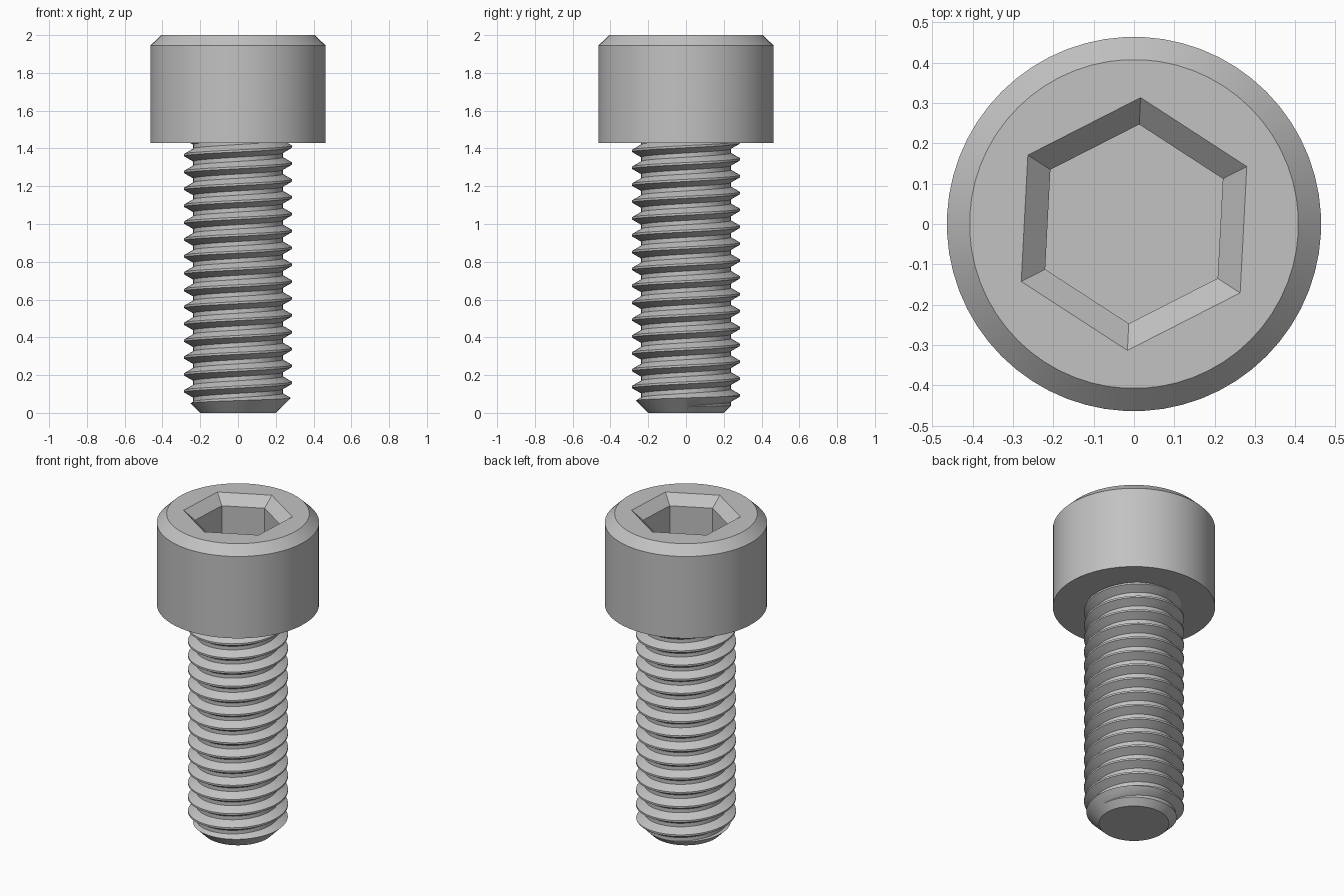
import bpy, bmesh, math
from math import cos, sin, radians, pi

cube = bpy.data.objects.get("Cube")
if cube:
    bpy.data.objects.remove(cube, do_unlink=True)

SHANK = 1.4286          # underside of the head
PITCH = 0.0893
CREST, ROOT = 0.2857, 0.2373

steel = bpy.data.materials.new("grey_steel")
steel.use_nodes = True
GREY = (0.54, 0.54, 0.54, 1)
steel.diffuse_color = GREY
bsdf = next(n for n in steel.node_tree.nodes if n.type == "BSDF_PRINCIPLED")
bsdf.inputs["Base Color"].default_value = GREY


def finish(bm, name):
    bmesh.ops.recalc_face_normals(bm, faces=bm.faces[:])
    mesh = bpy.data.meshes.new(name)
    bm.to_mesh(mesh)
    bm.free()
    mesh.materials.append(steel)
    obj = bpy.data.objects.new(name, mesh)
    bpy.context.collection.objects.link(obj)
    return obj


def smooth(obj):
    bpy.ops.object.select_all(action="DESELECT")
    obj.select_set(True)
    bpy.context.view_layer.objects.active = obj
    bpy.ops.object.shade_smooth_by_angle(angle=radians(30))


def round_radius(r, a):
    return r


def hex_radius(r, a):
    return r * cos(pi / 6) / cos(a % (pi / 3) - pi / 6)


def stack(name, rings, sides=60, turn=radians(87)):
    """Closed solid through rings of (outline, radius, height)."""
    bm = bmesh.new()
    loops = []
    for outline, r, z in rings:
        loop = []
        for i in range(sides):
            # tiny offset keeps samples on the same side of each corner
            a = 2 * pi * i / sides
            rad = outline(r, a + 1e-9)
            loop.append(bm.verts.new((rad * cos(a + turn), rad * sin(a + turn), z)))
        loops.append(loop)
    for lo, hi in zip(loops, loops[1:]):
        for i in range(sides):
            j = (i + 1) % sides
            bm.faces.new((lo[i], lo[j], hi[j], hi[i]))
    bm.faces.new(loops[0])
    bm.faces.new(loops[-1])
    return finish(bm, name)


# Head with chamfered rim and hexagonal socket
head = stack("head", [
    (round_radius, 0.4643, SHANK),
    (round_radius, 0.4643, 1.945),
    (round_radius, 0.408, 2.0),
    (hex_radius, 0.314, 2.0),
    (hex_radius, 0.2474, 1.942),
    (hex_radius, 0.2474, 1.714),
])
smooth(head)

# Helical thread, built longer than needed at both ends
SIDES, TURNS = 64, 20
profile = [(CREST, -PITCH / 16), (CREST, PITCH / 16),
           (ROOT, PITCH * 3 / 8), (ROOT, PITCH * 5 / 8)]
n = len(profile)
start = 0.07 - 3 * PITCH
bm = bmesh.new()
grid = []
for row in range(TURNS * n + 1):
    r, dz = profile[row % n]
    z = start + (row // n) * PITCH + dz
    grid.append([bm.verts.new((r * cos(2 * pi * c / SIDES), r * sin(2 * pi * c / SIDES),
                               z + PITCH * c / SIDES)) for c in range(SIDES)])


def point(row, c):
    # one full turn lands on the next pitch of the first column
    return grid[row][c] if c < SIDES else grid[row + n][0]


for row in range(TURNS * n):
    for c in range(SIDES):
        if c + 1 == SIDES and row + 1 + n > TURNS * n:
            continue
        bm.faces.new((point(row, c), point(row, c + 1),
                      point(row + 1, c + 1), point(row + 1, c)))

# Close both ends with fans to the axis
middle = start + TURNS * PITCH / 2
edges = [e for e in bm.edges if e.is_boundary]
for group in ([e for e in edges if e.verts[0].co.z < middle],
              [e for e in edges if e.verts[0].co.z >= middle]):
    height = sum(e.verts[0].co.z for e in group) / len(group)
    centre = bm.verts.new((0, 0, height))
    for e in group:
        bm.faces.new((e.verts[0], e.verts[1], centre))
thread = finish(bm, "threaded_shank")

# Trim the thread to length with a chamfered tip
trim = stack("shank_trim", [
    (round_radius, 0.2, 0),
    (round_radius, 0.32, 0.12),
    (round_radius, 0.32, SHANK + 0.02),
], sides=64, turn=0.02)
trim.hide_render = True
cut = thread.modifiers.new("trim", "BOOLEAN")
cut.operation = "INTERSECT"
cut.solver = "EXACT"
cut.object = trim
graph = bpy.context.evaluated_depsgraph_get()
graph.update()
trimmed = bpy.data.meshes.new_from_object(thread.evaluated_get(graph))
thread.modifiers.clear()
thread.data = trimmed
bpy.data.objects.remove(trim, do_unlink=True)
smooth(thread)
